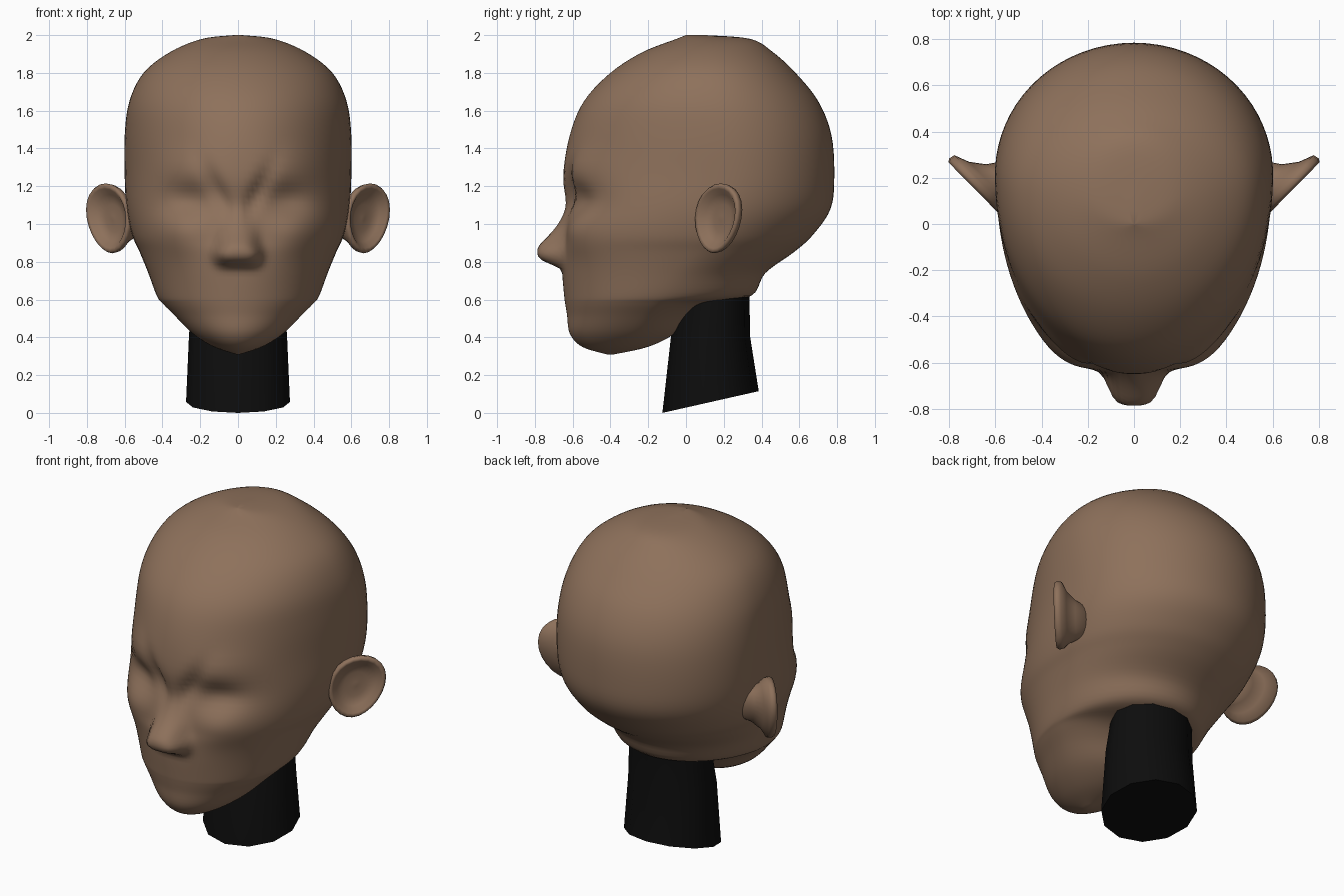
import bpy, bmesh
from math import sin, cos, pi, exp
from mathutils import Vector

cube = bpy.data.objects.get("Cube")
if cube:
    bpy.data.objects.remove(cube, do_unlink=True)


def make_material(name, color):
    mat = bpy.data.materials.new(name)
    mat.use_nodes = True
    mat.diffuse_color = color
    bsdf = next(n for n in mat.node_tree.nodes if n.type == 'BSDF_PRINCIPLED')
    bsdf.inputs["Base Color"].default_value = color
    bsdf.inputs["Roughness"].default_value = 0.8
    return mat


skin = make_material("brown skin", (0.27, 0.165, 0.105, 1))
black = make_material("black cloth", (0.004, 0.004, 0.004, 1))


def loft(name, rings, material, sharp_angle=None):
    """Skin a stack of closed rings and cap both ends."""
    bm = bmesh.new()
    loops = [[bm.verts.new(p) for p in ring] for ring in rings]
    for low, high in zip(loops, loops[1:]):
        for i in range(len(low)):
            j = (i + 1) % len(low)
            bm.faces.new((low[i], low[j], high[j], high[i]))
    bm.faces.new(loops[0])
    bm.faces.new(loops[-1])
    bmesh.ops.recalc_face_normals(bm, faces=bm.faces)
    for face in bm.faces:
        face.smooth = True
    mesh = bpy.data.meshes.new(name)
    bm.to_mesh(mesh)
    bm.free()
    mesh.materials.append(material)
    obj = bpy.data.objects.new(name, mesh)
    bpy.context.collection.objects.link(obj)
    if sharp_angle:
        bpy.ops.object.select_all(action='DESELECT')
        obj.select_set(True)
        bpy.context.view_layer.objects.active = obj
        bpy.ops.object.shade_smooth_by_angle(angle=sharp_angle)
    return obj


def bump(value, centre, spread, power=2):
    return exp(-abs((value - centre) / spread) ** power)


def spline(keys, steps):
    """Smooth curve through the rows of a profile."""
    rows = [Vector(k) for k in keys]
    padded = [rows[0]] + rows + [rows[-1]]
    result = []
    for a, b, c, d in zip(padded, padded[1:], padded[2:], padded[3:]):
        for i in range(steps):
            t = i / steps
            result.append(0.5 * (2 * b + (c - a) * t
                                 + (2 * a - 5 * b + 4 * c - d) * t ** 2
                                 + (3 * b - a - 3 * c + d) * t ** 3))
    return result + [rows[-1]]


def face_relief(x, z):
    """Forward offset of the facial features."""
    side = abs(x)
    below = z < 0.86
    nose = 0.13 * bump(x, 0, 0.1, 4) * bump(z, 0.86, 0.078 if below else 0.1, 4 if below else 2)
    nostrils = 0.04 * bump(side, 0.1, 0.035) * bump(z, 0.84, 0.045)
    bridge = 0.03 * bump(x, 0, 0.06) * bump(z, 1.0, 0.09)
    sockets = -0.055 * bump(side, 0.25, 0.14) * bump(z, 1.13, 0.085)
    furrow = -0.035 * bump(side, 0.08 + 0.5 * (z - 1.12), 0.045) * bump(z, 1.18, 0.13)
    brow = 0.02 * bump(side, 0.3, 0.14) * bump(z, 1.3, 0.09)
    cheeks = 0.035 * bump(side, 0.32, 0.14) * bump(z, 0.96, 0.11)
    return nose + nostrils + bridge + sockets + furrow + brow + cheeks


# Head profile: height, half width, front y, back y, y of the widest point
HEAD = [
    (2.0, 0.02, 0, 0.1, 0.05),
    (1.98, 0.19, -0.05, 0.34, 0.12),
    (1.91, 0.36, -0.23, 0.46, 0.13),
    (1.8, 0.5, -0.4, 0.58, 0.14),
    (1.65, 0.575, -0.54, 0.7, 0.16),
    (1.47, 0.6, -0.615, 0.77, 0.2),
    (1.25, 0.6, -0.65, 0.785, 0.22),
    (1.08, 0.59, -0.63, 0.765, 0.18),
    (0.94, 0.56, -0.64, 0.67, 0.1),
    (0.85, 0.52, -0.655, 0.57, 0.03),
    (0.74, 0.475, -0.655, 0.42, -0.06),
    (0.62, 0.43, -0.645, 0.345, -0.14),
    (0.58, 0.4, -0.64, 0.13, -0.18),
    (0.52, 0.34, -0.63, 0.03, -0.23),
    (0.42, 0.24, -0.615, -0.06, -0.3),
    (0.35, 0.13, -0.55, -0.2, -0.36),
    (0.31, 0.01, -0.42, -0.38, -0.4),
]
SIDES = 96
head_rings = []
for z, width, front, back, middle in spline(HEAD, 5):
    fullness = 2 / (2 + 0.35 * bump(z, 1.0, 0.22))
    ring = []
    for i in range(SIDES):
        t = 2 * pi * i / SIDES
        angle = t - 0.45 * sin(t)          # more points around the face
        s, c = sin(angle), cos(angle)
        if c > 0:
            x = width * abs(s) ** fullness * (1 if s >= 0 else -1)
            y = middle + (front - middle) * c ** fullness
            y -= face_relief(x, z) * min(1, c * 3)
        else:
            x = width * s
            y = middle - (back - middle) * c
        ring.append((x, y, z))
    head_rings.append(ring)
loft("head", head_rings, skin)

# Ears: cupped bowl, rim and tapering back, as scale, depth and inward shift
EAR = [(0.08, -0.025, 0), (0.4, -0.03, 0), (0.68, -0.015, 0), (0.85, 0.015, 0),
       (0.95, 0.02, 0), (1, 0.005, 0), (0.97, -0.02, 0), (0.76, -0.045, 0.03),
       (0.58, -0.09, 0.06), (0.45, -0.15, 0.08)]
for name, mirror in (("left_ear", 1), ("right_ear", -1)):
    outward = Vector((0.7 * mirror, 0.71, 0))
    facing = Vector((0.71 * mirror, -0.7, 0))
    ear_rings = []
    for scale, depth, shift in EAR:
        ring = []
        for i in range(24):
            a = 2 * pi * i / 24
            u = 0.16 * cos(a) * (1 + 0.12 * sin(a)) + 0.025 * sin(a)
            centre = Vector((0.68 * mirror, 0.17, 1.03))
            ring.append(centre + outward * (u * scale - shift) + facing * depth
                        + Vector((0, 0, 0.185 * sin(a) * scale)))
        ear_rings.append(ring)
    loft(name, ear_rings, skin)

# Neck: slanted base, top buried in the head; front y, back y, half width, front z, back z
NECK = [(-0.125, 0.385, 0.275, 0, 0.115), (-0.08, 0.34, 0.26, 0.4, 0.4),
        (-0.03, 0.335, 0.245, 0.62, 0.635)]
neck_rings = []
for front, back, width, z_front, z_back in NECK:
    ring = []
    for i in range(12):
        a = 2 * pi * i / 12
        k = (1 - cos(a)) / 2
        ring.append((width * sin(a), front + (back - front) * k,
                     z_front + (z_back - z_front) * k))
    neck_rings.append(ring)
loft("neck", neck_rings, black, 0.7)
